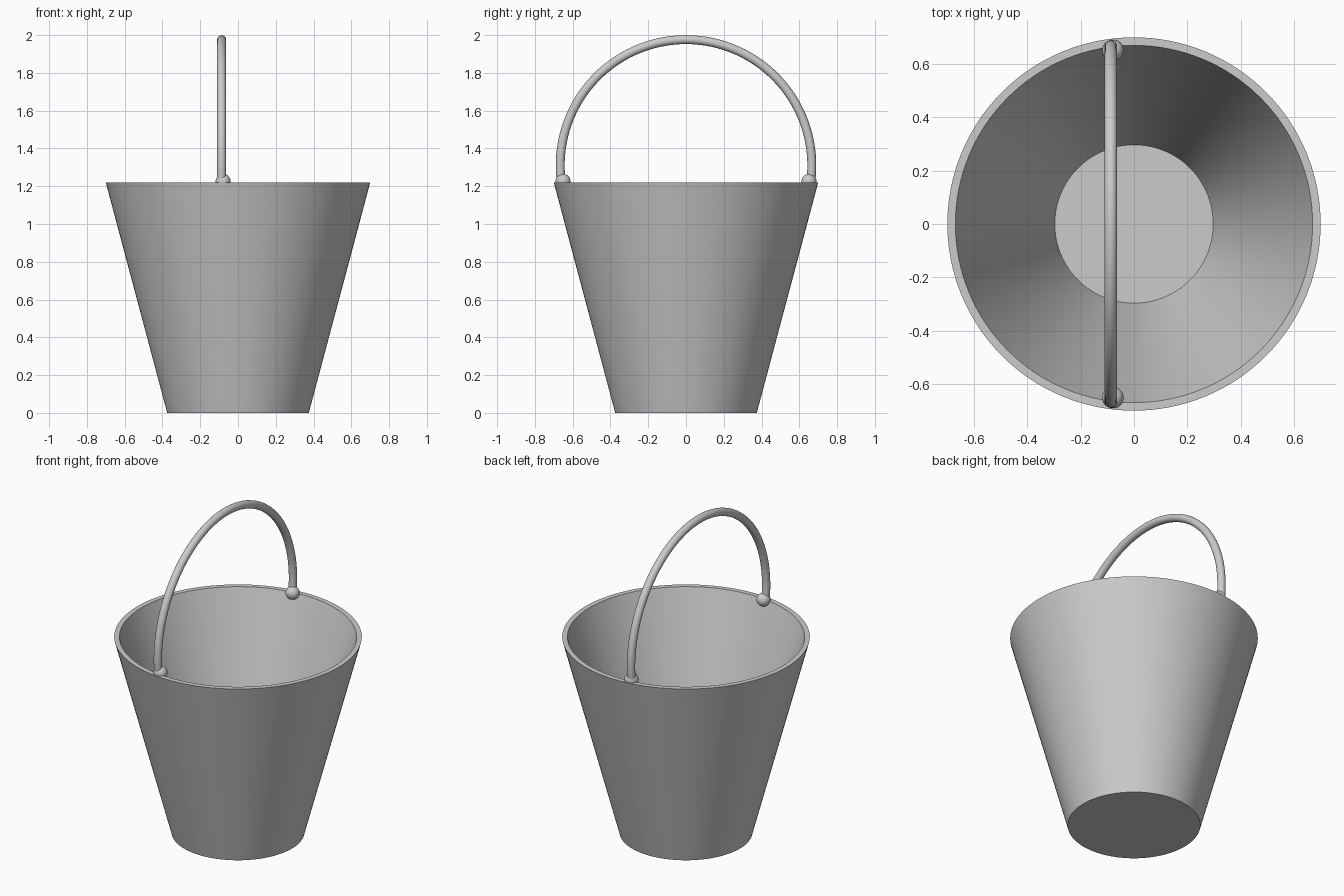
import bpy, bmesh
from math import sin, cos, pi, asin, radians
from mathutils import Matrix

if "Cube" in bpy.data.objects:
    bpy.data.objects.remove(bpy.data.objects["Cube"])

RIM_Z, HANDLE_X = 1.22, -0.087


def smooth(obj, angle=35):
    bpy.ops.object.select_all(action='DESELECT')
    obj.select_set(True)
    bpy.context.view_layer.objects.active = obj
    bpy.ops.object.shade_smooth_by_angle(angle=radians(angle))


def mesh_object(name, bm):
    bmesh.ops.recalc_face_normals(bm, faces=bm.faces)
    mesh = bpy.data.meshes.new(name)
    bm.to_mesh(mesh)
    bm.free()
    obj = bpy.data.objects.new(name, mesh)
    bpy.context.collection.objects.link(obj)
    smooth(obj)
    return obj


# Bucket shell: rings from outer base, over the rim, down to the inner floor
bm = bmesh.new()
n = 128
profile = [(0.375, 0), (0.70, RIM_Z), (0.67, RIM_Z), (0.297, 0.04)]
rings = [[bm.verts.new((r * cos(2 * pi * i / n), r * sin(2 * pi * i / n), z))
          for i in range(n)] for r, z in profile]
for a, b in zip(rings, rings[1:]):
    for i in range(n):
        j = (i + 1) % n
        bm.faces.new((a[i], a[j], b[j], b[i]))
bm.faces.new(rings[0])
bm.faces.new(rings[-1])
mesh_object("bucket_shell", bm)

# Handle: round tube along an arc slightly longer than a half circle
R, tube, cz, steps, sides = 0.666, 0.0235, 1.31, 64, 20
over = asin((cz - 1.225) / R)
bm = bmesh.new()
rings = []
for k in range(steps + 1):
    a = -over + (pi + 2 * over) * k / steps
    ring = []
    for s in range(sides):
        t = 2 * pi * s / sides
        r = R + tube * cos(t)
        ring.append(bm.verts.new((HANDLE_X + tube * sin(t), r * cos(a), cz + r * sin(a))))
    rings.append(ring)
for a, b in zip(rings, rings[1:]):
    for s in range(sides):
        q = (s + 1) % sides
        bm.faces.new((a[s], a[q], b[q], b[s]))
bm.faces.new(rings[0])
bm.faces.new(rings[-1])
mesh_object("handle", bm)

# Pivot balls where the handle meets the rim
for name, side in (("pivot_front", -1), ("pivot_back", 1)):
    bm = bmesh.new()
    bmesh.ops.create_uvsphere(bm, u_segments=32, v_segments=16, radius=0.04,
                              matrix=Matrix.Translation((-0.079, side * 0.651, 1.225)))
    mesh_object(name, bm)
